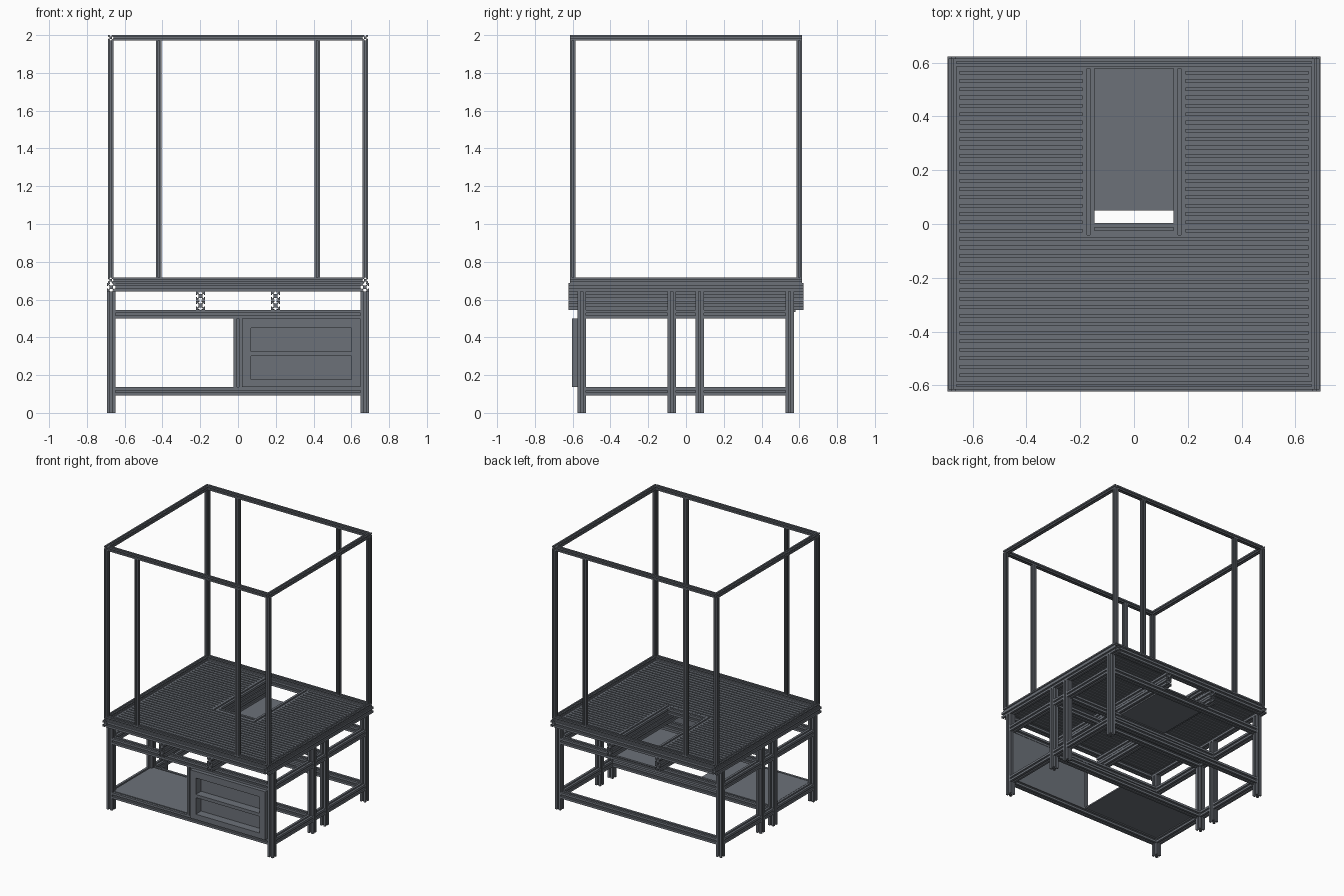
import bpy, bmesh

if "Cube" in bpy.data.objects:
    bpy.data.objects.remove(bpy.data.objects["Cube"])

# Dark anodised grey
dark = bpy.data.materials.new("dark_grey")
dark.diffuse_color = (0.15, 0.165, 0.19, 1)
dark.use_nodes = True
dark.node_tree.nodes["Principled BSDF"].inputs["Base Color"].default_value = dark.diffuse_color


def mesh_object(name, bm):
    bmesh.ops.recalc_face_normals(bm, faces=bm.faces[:])
    me = bpy.data.meshes.new(name)
    bm.to_mesh(me)
    bm.free()
    me.materials.append(dark)
    ob = bpy.data.objects.new(name, me)
    bpy.context.collection.objects.link(ob)
    return ob


def extrude(name, section, axis, a, b):
    """Extrude a 2D section along an axis from a to b."""
    def place(u, v, t):
        return {'x': (t, u, v), 'y': (u, t, v), 'z': (u, v, t)}[axis]
    bm = bmesh.new()
    lo = [bm.verts.new(place(u, v, a)) for u, v in section]
    hi = [bm.verts.new(place(u, v, b)) for u, v in section]
    n = len(section)
    bm.faces.new(lo)
    bm.faces.new(hi)
    for i in range(n):
        j = (i + 1) % n
        bm.faces.new((lo[i], lo[j], hi[j], hi[i]))
    return mesh_object(name, bm)


def slot_section(w, cu, cv):
    """Square profile with a T-slot in each side."""
    h = w / 2
    side = [(1, 1), (.26, 1), (.26, .8), (.55, .8), (.28, .45),
            (-.28, .45), (-.55, .8), (-.26, .8), (-.26, 1)]
    pts = []
    for k in range(4):
        for u, v in side:
            for _ in range(k):
                u, v = -v, u
            pts.append((cu + u * h, cv + v * h))
    return pts


def bar(name, w, axis, c, a, b):
    return extrude(name, slot_section(w, *c), axis, a, b)


def box(name, x0, x1, y0, y1, z0, z1):
    return extrude(name, [(x0, y0), (x1, y0), (x1, y1), (x0, y1)], 'z', z0, z1)


def slotted_plate(name, x0, x1, y0, y1, z0, z1):
    """Table plate with grooves running along x, deep on top, shallow below."""
    n = round((y1 - y0) / 0.031)
    p = (y1 - y0) / n
    groove = []
    for i in range(n):
        c = y0 + (i + .5) * p
        groove += [(c - .005, 0), (c - .005, 1), (c + .005, 1), (c + .005, 0)]
    sec = [(y0, z1)] + [(y, z1 - g * .0125) for y, g in groove] + [(y1, z1), (y1, z0)]
    sec += [(y, z0 + g * .004) for y, g in reversed(groove)] + [(y0, z0)]
    return extrude(name, sec, 'x', x0, x1)


L = 0.045            # heavy profile width
LX = 0.671           # leg centre in x
rows = {'front': -0.552, 'front_inner': -0.075, 'back_inner': 0.072, 'back': 0.548}
rails = {'lower': 0.114, 'upper': 0.5225}

# Legs and cross rails of the two base tables
for row, y in rows.items():
    for side, s in (('left', -1), ('right', 1)):
        bar(f'{row}_{side}_leg', L, 'z', (s * LX, y), 0, 0.643)
    for lvl, z in rails.items():
        if (row, lvl) != ('back_inner', 'lower'):
            bar(f'{row}_{lvl}_rail', L, 'x', (y, z), -LX + L / 2, LX - L / 2)

# Side rails joining the legs
ys = list(rows.values())
for s in (-1, 1):
    for lvl, z in rails.items():
        for i in range(3):
            bar(f'side_{lvl}_rail', L, 'y', (s * LX, z), ys[i] + L / 2, ys[i + 1] - L / 2)

# Deck support beams (double height)
for s in (-1, 1):
    for z in (0.5695, 0.6185):
        bar('deck_support_beam', 0.047, 'y', (s * 0.199, z), -0.622, 0.622)

# Deck border
for s in (-1, 1):
    bar('deck_side_border', L, 'y', (s * LX, 0.665), -0.622, 0.622)
    bar('deck_end_border', L, 'x', (s * 0.6, 0.665), -LX + L / 2, LX - L / 2)
    # Opening side frame
    bar('opening_side_frame', L, 'y', (s * 0.169, 0.665), -0.04, 0.578)
bar('opening_front_frame', L, 'x', (-0.018, 0.665), -0.147, 0.147)

# Grooved deck plates
slotted_plate('deck_plate_front', -0.649, 0.649, -0.578, -0.04, 0.67, 0.688)
slotted_plate('deck_plate_left', -0.649, -0.191, -0.04, 0.578, 0.67, 0.688)
slotted_plate('deck_plate_right', 0.191, 0.649, -0.04, 0.578, 0.67, 0.688)

# Tray under the opening
box('opening_tray', -0.2, 0.2, 0.05, 0.58, 0.535, 0.546)

# Upper enclosure frame
U, UX, UY = 0.029, 0.674, 0.6
for s in (-1, 1):
    for lvl, z in (('bottom', 0.7025), ('top', 1.9855)):
        bar(f'enclosure_{lvl}_side', U, 'y', (s * UX, z), -0.6145, 0.6145)
        bar(f'enclosure_{lvl}_cross', U, 'x', (s * UY, z), -UX + U / 2, UX - U / 2)
    for x in (-UX, -0.42, 0.42, UX):
        bar('enclosure_post', U, 'z', (x, s * UY), 0.717, 1.971)

# Lower shelf on the left and cabinet divider
box('lower_shelf', -0.65, 0.0, -0.55, -0.08, 0.128, 0.138)
bar('cabinet_divider', L, 'z', (0, -0.552), 0.136, 0.5)

# Cabinet front with two recessed drawer panels
y0, y1 = -0.603, -0.54
box('cabinet_back_panel', 0.022, 0.649, y1, -0.532, 0.136, 0.5)
box('cabinet_left_stile', 0.022, 0.07, y0, y1, 0.136, 0.5)
box('cabinet_right_stile', 0.6, 0.649, y0, y1, 0.136, 0.5)
for z0, z1 in ((0.136, 0.177), (0.302, 0.326), (0.45, 0.5)):
    box('cabinet_front_rail', 0.07, 0.6, y0, y1, z0, z1)
